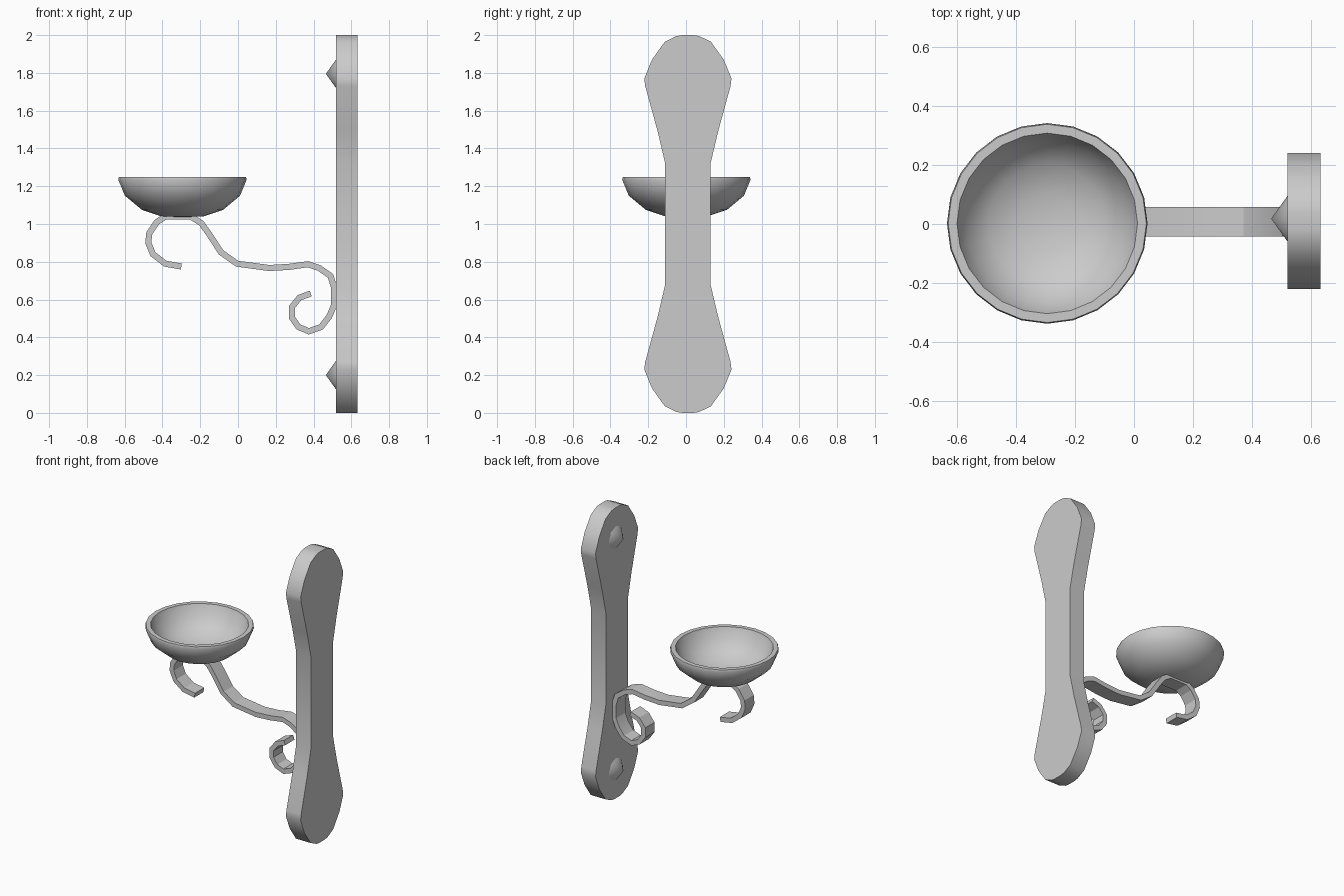
import bpy, bmesh, math
from mathutils import Vector, Matrix

if "Cube" in bpy.data.objects:
    bpy.data.objects.remove(bpy.data.objects["Cube"])


def add_object(name, bm, smooth_angle=None):
    bmesh.ops.recalc_face_normals(bm, faces=bm.faces)
    mesh = bpy.data.meshes.new(name)
    bm.to_mesh(mesh)
    bm.free()
    ob = bpy.data.objects.new(name, mesh)
    bpy.context.collection.objects.link(ob)
    if smooth_angle:
        bpy.ops.object.select_all(action='DESELECT')
        ob.select_set(True)
        bpy.context.view_layer.objects.active = ob
        bpy.ops.object.shade_smooth_by_angle(angle=math.radians(smooth_angle))
    return ob


# Wall plate: outline mirrored in width and height, extruded along x
Y_MID = 0.01
quarter = [(0.12, 1.32), (0.16, 1.49), (0.226, 1.73), (0.231, 1.77),
           (0.19, 1.87), (0.122, 1.965), (0.06, 1.995), (0.03, 2.0)]
right = [(y, 2 - z) for y, z in reversed(quarter)] + quarter
outline = right + [(-y, z) for y, z in reversed(right)]
bm = bmesh.new()
face = bm.faces.new([bm.verts.new((0.52, Y_MID + y, z)) for y, z in outline])
ext = bmesh.ops.extrude_face_region(bm, geom=[face])
bmesh.ops.translate(bm, vec=(0.112, 0, 0),
                    verts=[v for v in ext['geom'] if isinstance(v, bmesh.types.BMVert)])
add_object("wall_plate", bm, 30)

# Pointed screw heads
for name, z in (("upper_screw", 1.795), ("lower_screw", 0.2)):
    bm = bmesh.new()
    place = Matrix.Translation((0.495, 0.018, z)) @ Matrix.Rotation(-math.pi / 2, 4, 'Y')
    bmesh.ops.create_cone(bm, cap_ends=True, segments=8, radius1=0.084,
                          radius2=0, depth=0.06, matrix=place)
    add_object(name, bm, 45)

# Scrolled strap arm: flat band following a centre line in x/z
path = [Vector(p) for p in (
    (-0.30, 0.775), (-0.385, 0.79), (-0.45, 0.84), (-0.475, 0.90), (-0.47, 0.95),
    (-0.43, 1.01), (-0.385, 1.04), (-0.25, 1.04), (-0.195, 1.005), (-0.155, 0.95),
    (-0.09, 0.85), (-0.005, 0.79), (0.165, 0.767), (0.27, 0.773), (0.37, 0.787),
    (0.43, 0.767), (0.49, 0.725), (0.508, 0.665), (0.508, 0.57), (0.483, 0.51),
    (0.44, 0.455), (0.375, 0.432), (0.32, 0.455), (0.285, 0.505), (0.285, 0.56),
    (0.325, 0.61), (0.385, 0.632))]
HALF_T, Y0, Y1 = 0.016, -0.043, 0.057
bm = bmesh.new()
rings = []
for i, p in enumerate(path):
    a = (p - path[max(i - 1, 0)]).normalized()
    b = (path[min(i + 1, len(path) - 1)] - p).normalized()
    t = (a + b).normalized()
    miter = HALF_T / max(t.dot(b if b.length else a), 0.5)
    n = Vector((-t.y, t.x)) * miter
    rings.append([bm.verts.new((p.x + s * n.x, y, p.y + s * n.y))
                  for s, y in ((1, Y0), (1, Y1), (-1, Y1), (-1, Y0))])
for r, q in zip(rings, rings[1:]):
    for k in range(4):
        bm.faces.new((r[k], r[(k + 1) % 4], q[(k + 1) % 4], q[k]))
bm.faces.new(rings[0])
bm.faces.new(rings[-1])
add_object("scroll_arm", bm, 20)

# Bowl: closed lathe profile, outside then rim then inside
profile = [(0, 1.036), (0.11, 1.04), (0.215, 1.075), (0.305, 1.15), (0.34, 1.235),
           (0.336, 1.25), (0.306, 1.25), (0.275, 1.17), (0.2, 1.105), (0.1, 1.072), (0, 1.066)]
bm = bmesh.new()
verts = [bm.verts.new((r, 0, z)) for r, z in profile]
edges = [bm.edges.new(pair) for pair in zip(verts, verts[1:])]
bmesh.ops.spin(bm, geom=verts + edges, cent=(0, 0, 0), axis=(0, 0, 1),
               angle=2 * math.pi, steps=24, use_merge=False)
bmesh.ops.remove_doubles(bm, verts=bm.verts, dist=0.0005)
bmesh.ops.translate(bm, verts=bm.verts, vec=(-0.294, 0.002, 0))
add_object("bowl", bm, 40)
